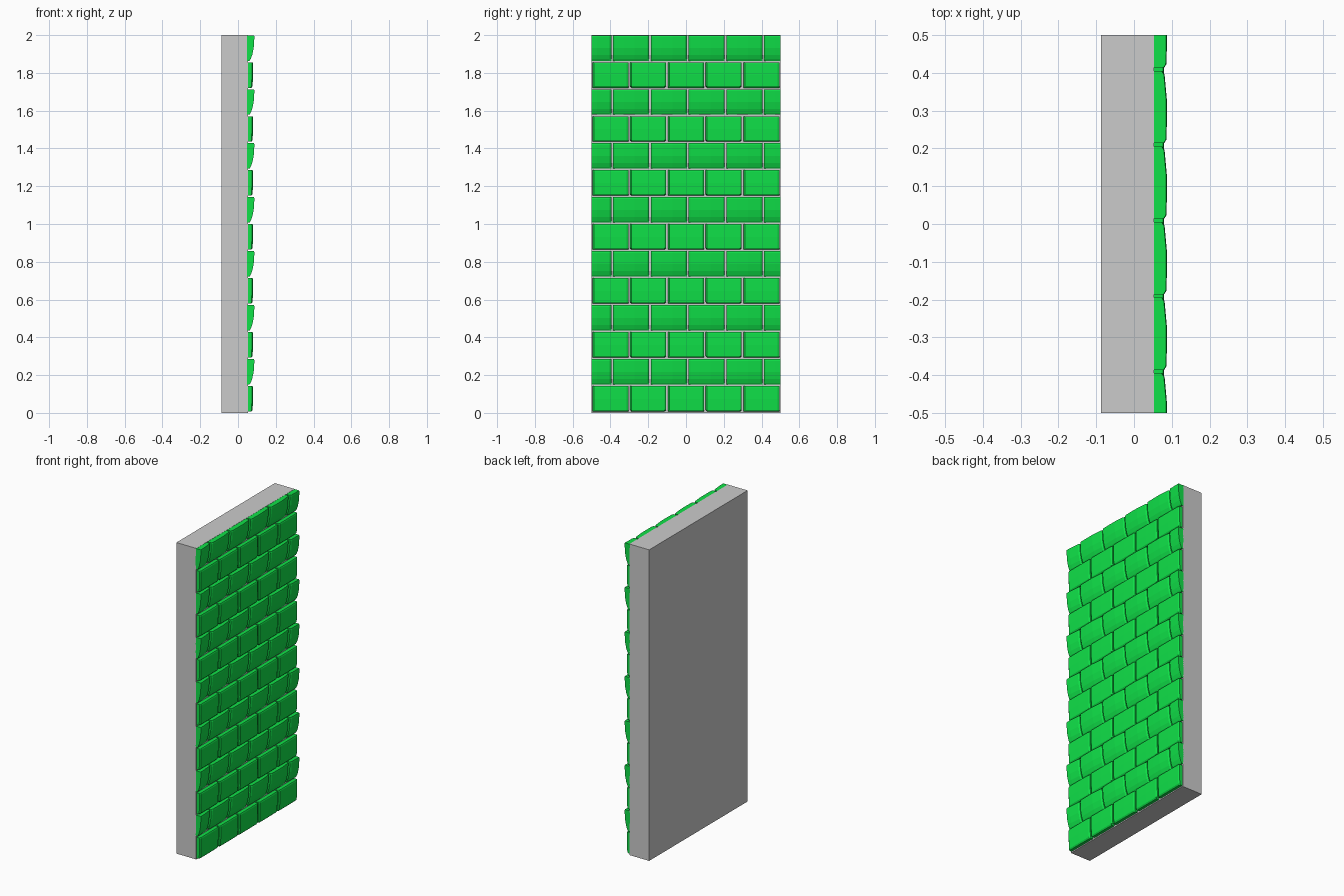
import bpy, bmesh

if "Cube" in bpy.data.objects:
    bpy.data.objects.remove(bpy.data.objects["Cube"])

ROWS = 14
H = 2.0 / ROWS      # course height
W = 0.2             # brick pitch
BACK = 0.048

green = bpy.data.materials.new("green_brick")
green.diffuse_color = (0.005, 0.75, 0.065, 1)
green.use_nodes = True
green.node_tree.nodes["Principled BSDF"].inputs["Base Color"].default_value = green.diffuse_color


def lerp(points, t):
    """Piecewise linear lookup in a short profile."""
    for (a, p), (b, q) in zip(points, points[1:]):
        if t <= b:
            return p + (q - p) * max(0, t - a) / (b - a)
    return points[-1][1]


# Front profiles: (position along the brick, depth)
BULGED_V = [(0, 0.061), (0.07, 0.067), (0.22, 0.075), (0.5, 0.083), (0.93, 0.087), (1, 0.085)]
FLAT_V = [(0, 0.071), (0.06, 0.077), (0.5, 0.080), (0.95, 0.080), (1, 0.077)]
BULGED_U = [(0, -0.007), (0.05, -0.001), (0.3, 0), (0.6, 0), (0.95, -0.006), (1, -0.012)]
FLAT_U = [(0, -0.006), (0.04, 0), (0.5, 0), (0.95, -0.001), (1, -0.006)]


def add_brick(bm, y0, y1, z0, z1, pv, pu, chipped):
    """Closed block with a faceted front, clipped to the wall ends."""
    ys = sorted({round(min(0.5, max(-0.5, y0 + u * (y1 - y0))), 5) for u, _ in pu})
    nv, nu = len(pv), len(ys)
    front, back = [], []
    for j, (v, d) in enumerate(pv):
        fr, bk = [], []
        for i, y in enumerate(ys):
            u = (y - y0) / (y1 - y0)
            z = z0 + v * (z1 - z0)
            if chipped and j == 0 and i in (0, nu - 1):
                z += 0.010
                y += 0.005 if i == 0 else -0.005
            fr.append(bm.verts.new((max(BACK + 0.006, d + lerp(pu, u)), y, z)))
            bk.append(bm.verts.new((BACK, y, z)))
        front.append(fr)
        back.append(bk)
    for j in range(nv - 1):
        for i in range(nu - 1):
            for g in (front, back):
                bm.faces.new((g[j][i], g[j][i + 1], g[j + 1][i + 1], g[j + 1][i]))
    # Side walls around the rim
    rim = ([(0, i) for i in range(nu)] + [(j, nu - 1) for j in range(1, nv)]
           + [(nv - 1, i) for i in range(nu - 2, -1, -1)] + [(j, 0) for j in range(nv - 2, 0, -1)])
    for (a, b), (c, d) in zip(rim, rim[1:] + rim[:1]):
        bm.faces.new((front[a][b], back[a][b], back[c][d], front[c][d]))


# Brick facing: alternating flat and bulged courses in running bond
bm = bmesh.new()
for r in range(ROWS):
    z0, z1 = r * H + 0.007, (r + 1) * H - 0.001
    bulged = r % 2 == 1
    start = -0.59 if bulged else -0.5
    for k in range(6 if bulged else 5):
        y0 = start + k * W
        add_brick(bm, y0 + 0.004, y0 + W - 0.005, z0, z1,
                  BULGED_V if bulged else FLAT_V,
                  BULGED_U if bulged else FLAT_U,
                  not bulged and k % 2 == 1)
bmesh.ops.recalc_face_normals(bm, faces=bm.faces)
mesh = bpy.data.meshes.new("brick_facing")
bm.to_mesh(mesh)
bm.free()
mesh.materials.append(green)
bpy.context.collection.objects.link(bpy.data.objects.new("brick_facing", mesh))

# Backing slab
bpy.ops.mesh.primitive_cube_add(size=1, location=(-0.0175, 0, 1))
slab = bpy.context.object
slab.name = "wall_slab"
slab.scale = (0.141, 1, 2)
